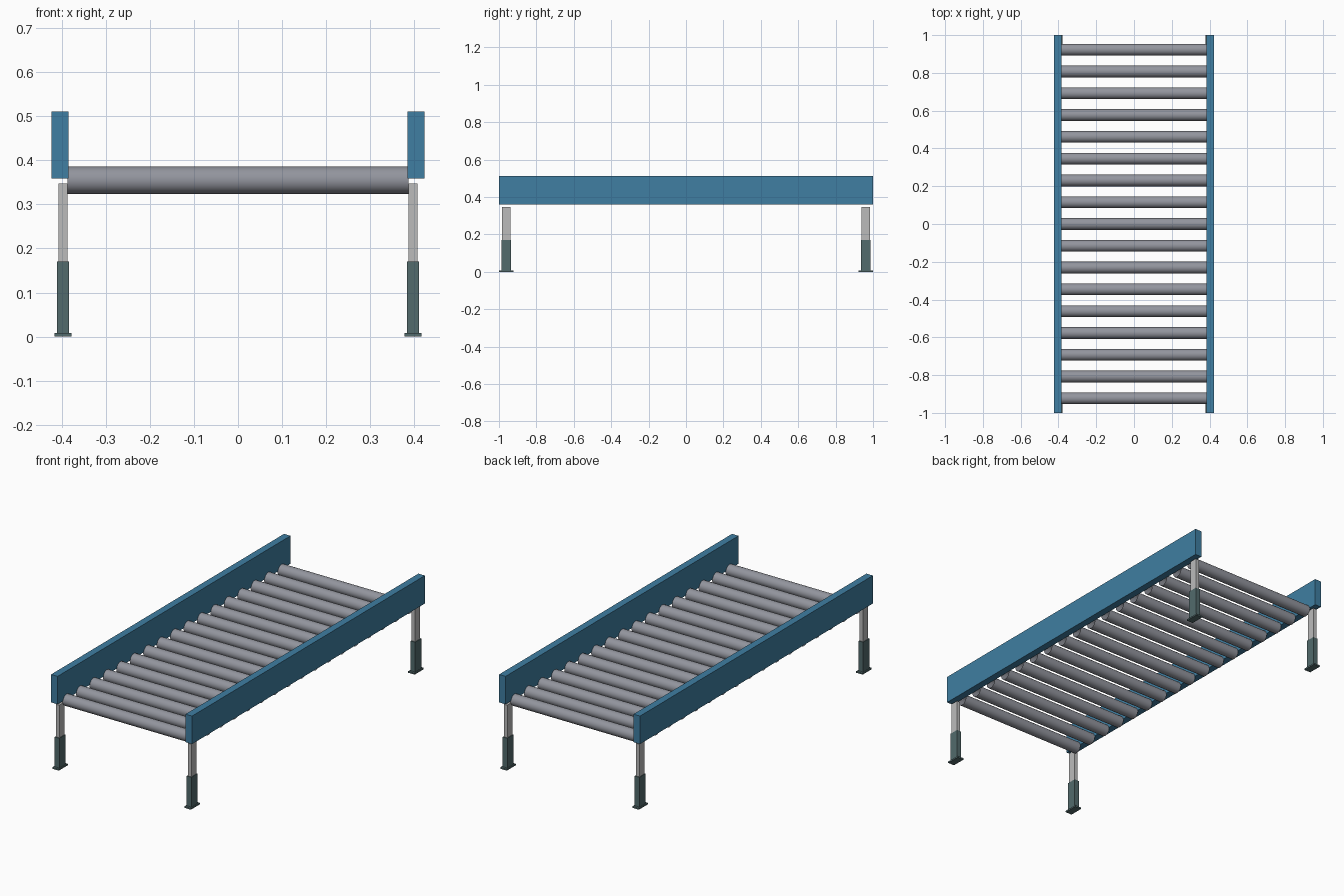
import bpy
import bmesh
from math import pi
from mathutils import Matrix, Vector

if "Cube" in bpy.data.objects:
    bpy.data.objects.remove(bpy.data.objects["Cube"], do_unlink=True)


def material(name, rgb):
    mat = bpy.data.materials.new(name)
    mat.use_nodes = True
    mat.diffuse_color = (*rgb, 1)
    mat.node_tree.nodes["Principled BSDF"].inputs["Base Color"].default_value = (*rgb, 1)
    return mat


blue = material("blue paint", (0.05, 0.21, 0.36))
steel = material("roller steel", (0.29, 0.30, 0.34))
light = material("light grey metal", (0.50, 0.50, 0.50))
dark = material("dark green grey", (0.085, 0.145, 0.15))


def finish(bm, name, mat):
    mesh = bpy.data.meshes.new(name)
    bm.to_mesh(mesh)
    bm.free()
    mesh.materials.append(mat)
    obj = bpy.data.objects.new(name, mesh)
    bpy.context.collection.objects.link(obj)
    return obj


def box(name, centre, size, mat):
    bm = bmesh.new()
    bmesh.ops.create_cube(bm, size=1)
    bmesh.ops.scale(bm, vec=Vector(size), verts=bm.verts)
    bmesh.ops.translate(bm, vec=Vector(centre), verts=bm.verts)
    return finish(bm, name, mat)


def roller(name, y):
    # Open-ended tube lying across the frame
    bm = bmesh.new()
    bmesh.ops.create_cone(bm, cap_ends=False, segments=32, radius1=0.031, radius2=0.031,
                          depth=0.774, matrix=Matrix.Rotation(pi / 2, 4, "Y"))
    bmesh.ops.translate(bm, vec=(0, y, 0.355), verts=bm.verts)
    for face in bm.faces:
        face.smooth = True
    return finish(bm, name, steel)


# Side rails and telescopic legs
for side, sx in (("left", 1), ("right", -1)):
    box(f"{side}_rail", (sx * 0.404, 0, 0.435), (0.039, 2, 0.152), blue)
    for end, sy in (("front", -1), ("back", 1)):
        x, y = sx * 0.397, sy * 0.961
        box(f"{end}_{side}_upper_leg", (x, y, 0.254), (0.021, 0.044, 0.186), light)
        box(f"{end}_{side}_lower_leg", (x, y, 0.088), (0.028, 0.053, 0.164), dark)
        box(f"{end}_{side}_foot", (x, y, 0.004), (0.039, 0.077, 0.008), dark)

# Evenly spaced rollers
for i in range(-8, 9):
    roller(f"roller_{i + 9}", i * 0.1154)
